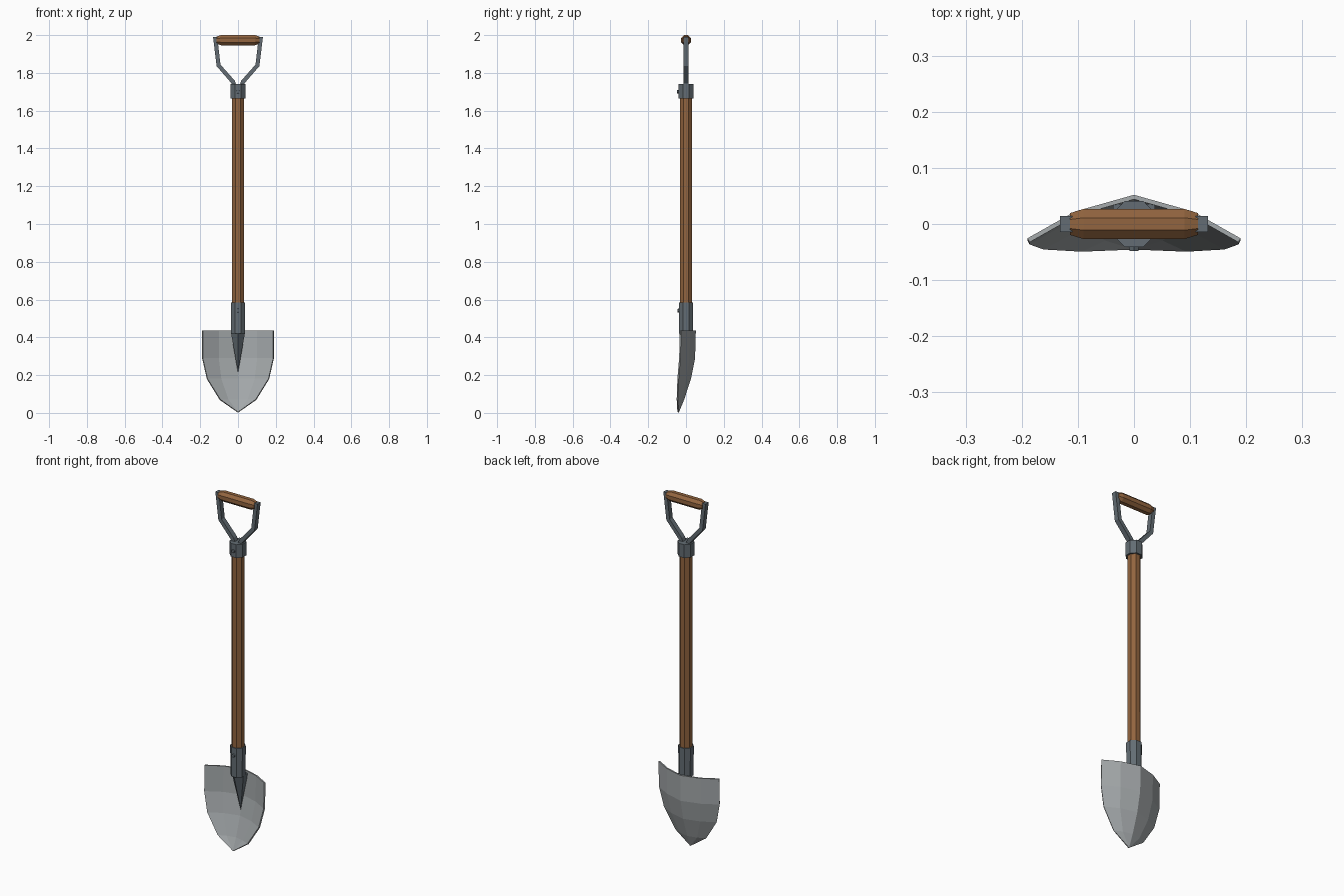
import bpy, bmesh, math
from mathutils import Vector, Matrix

if "Cube" in bpy.data.objects:
    bpy.data.objects.remove(bpy.data.objects["Cube"])


def material(name, rgb):
    m = bpy.data.materials.new(name)
    m.diffuse_color = (*rgb, 1)
    m.use_nodes = True
    m.node_tree.nodes["Principled BSDF"].inputs["Base Color"].default_value = m.diffuse_color
    return m


WOOD = material("wood", (0.29, 0.13, 0.05))
STEEL = material("blade steel", (0.37, 0.395, 0.405))
IRON = material("dark iron", (0.125, 0.152, 0.172))


def finish(name, bm, mat):
    bmesh.ops.recalc_face_normals(bm, faces=bm.faces)
    me = bpy.data.meshes.new(name)
    bm.to_mesh(me)
    bm.free()
    me.materials.append(mat)
    ob = bpy.data.objects.new(name, me)
    bpy.context.collection.objects.link(ob)
    return ob


def lathe(name, profile, mat, matrix=Matrix(), sides=8):
    """Capped faceted solid from (radius, height) pairs, flats facing front."""
    bm = bmesh.new()
    rings = []
    for r, h in profile:
        ring = []
        for i in range(sides):
            a = 2 * math.pi * (i + 0.5) / sides
            ring.append(bm.verts.new(matrix @ Vector((r * math.cos(a), r * math.sin(a), h))))
        rings.append(ring)
    for a, b in zip(rings, rings[1:]):
        for i in range(sides):
            j = (i + 1) % sides
            bm.faces.new((a[i], a[j], b[j], b[i]))
    bm.faces.new(rings[0])
    bm.faces.new(rings[-1])
    return finish(name, bm, mat)


# Blade: dished rows narrowing to the tip (z, half width, centre y, edge y)
rows = [(0.435, 0.188, 0.048, -0.029), (0.29, 0.188, 0.044, -0.033),
        (0.18, 0.163, 0.022, -0.042), (0.07, 0.095, -0.014, -0.046)]
bm = bmesh.new()
grid = []
for z, w, yc, ye in rows:
    grid.append([bm.verts.new((w * u, yc + (ye - yc) * d, z))
                 for u, d in ((-1, 1), (-0.55, 0.38), (0, 0), (0.55, 0.38), (1, 1))])
for a, b in zip(grid, grid[1:]):
    for i in range(4):
        bm.faces.new((a[i], b[i], b[i + 1], a[i + 1]))
tip = bm.verts.new((0, -0.042, 0.003))
for i in range(4):
    bm.faces.new((grid[-1][i], tip, grid[-1][i + 1]))
blade = finish("blade", bm, STEEL)
for p in blade.data.polygons:
    if p.normal.y > 0:
        p.flip()
solid = blade.modifiers.new("thickness", "SOLIDIFY")
solid.thickness = 0.008
solid.offset = 0

# Ridged spike joining the socket to the blade
bm = bmesh.new()
base = [bm.verts.new(p) for p in ((-0.037, 0.036, 0.425), (-0.037, -0.005, 0.425), (0, -0.037, 0.425),
                                  (0.037, -0.005, 0.425), (0.037, 0.036, 0.425))]
apex = bm.verts.new((0, 0.024, 0.212))
bm.faces.new(base)
for i in range(5):
    bm.faces.new((base[i], base[(i + 1) % 5], apex))
finish("blade_spike", bm, IRON)

# Shaft with its iron socket and collar
lathe("shaft", [(0.035, 0.5), (0.034, 1.1), (0.034, 1.70)], WOOD)
lathe("socket", [(0.040, 0.42), (0.041, 0.585)], IRON)
lathe("collar", [(0.044, 1.665), (0.044, 1.74)], IRON)

# Rivets on the front
for name, z, y in (("socket_rivet", 0.542, -0.034), ("collar_rivet", 1.70, -0.037)):
    lathe(name, [(0.011, 0), (0.009, 0.011)], IRON,
          Matrix.Translation((0, y, z)) @ Matrix.Rotation(math.pi / 2, 4, "X"), 6)

# Bent straps of the grip: square section swept along a path, mirrored
path = [(0.016, 1.725), (0.026, 1.752), (0.103, 1.84), (0.121, 1.99)]
for side, label in ((-1, "left"), (1, "right")):
    bm = bmesh.new()
    rings = []
    for k, (x, z) in enumerate(path):
        p, q = path[max(k - 1, 0)], path[min(k + 1, len(path) - 1)]
        t = Vector((q[0] - p[0], q[1] - p[1])).normalized()
        n = Vector((t.y, -t.x)) * 0.011
        if k == len(path) - 1:
            n = Vector((0.011, 0))
        rings.append([bm.verts.new((side * (x + s * n.x), y, z + s * n.y))
                      for s, y in ((-1, -0.014), (1, -0.014), (1, 0.014), (-1, 0.014))])
    for a, b in zip(rings, rings[1:]):
        for i in range(4):
            j = (i + 1) % 4
            bm.faces.new((a[i], a[j], b[j], b[i]))
    bm.faces.new(rings[0])
    bm.faces.new(rings[-1])
    finish(label + "_strap", bm, IRON)

# Wooden cross grip with tapered ends
lathe("grip", [(0.021, -0.114), (0.029, -0.09), (0.029, 0.09), (0.021, 0.114)], WOOD,
      Matrix.Translation((0, 0, 1.973)) @ Matrix.Rotation(math.pi / 2, 4, "Y"))
